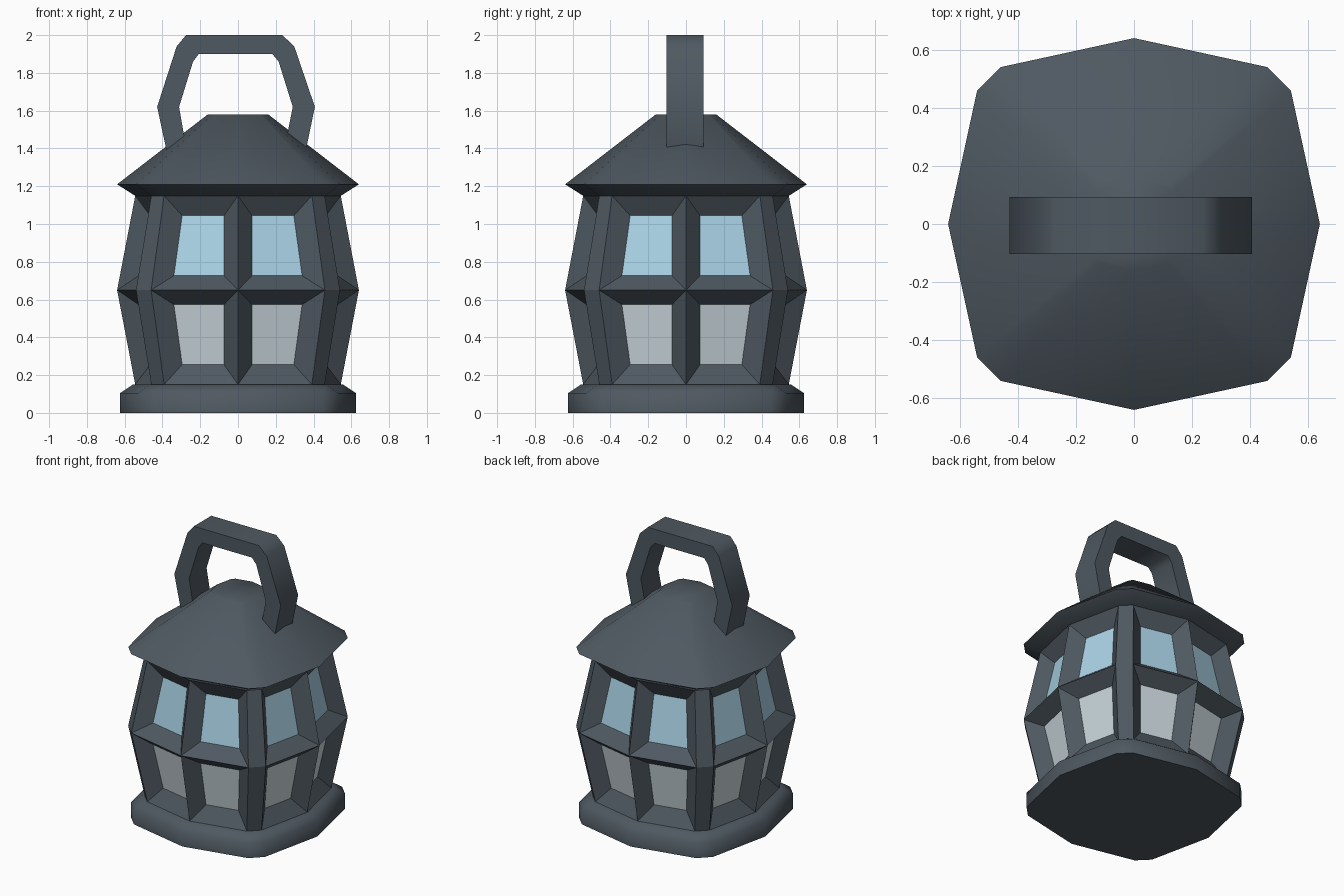
import bpy, bmesh, math

if "Cube" in bpy.data.objects:
    bpy.data.objects.remove(bpy.data.objects["Cube"])


def material(name, rgb):
    m = bpy.data.materials.new(name)
    m.diffuse_color = (*rgb, 1.0)
    m.use_nodes = True
    m.node_tree.nodes["Principled BSDF"].inputs["Base Color"].default_value = m.diffuse_color
    return m


IRON = material("dark iron", (0.078, 0.100, 0.120))
BLUE = material("blue glass", (0.40, 0.645, 0.79))
PALE = material("pale glass", (0.60, 0.69, 0.73))

# Twelve-sided plan: bulged sides with narrow chamfered corners
QUARTER = [(0.64, 0.0), (0.54, 0.46), (0.46, 0.54)]
PLAN = []
for k in range(4):
    c, s = round(math.cos(k * math.pi / 2)), round(math.sin(k * math.pi / 2))
    PLAN += [(c * x - s * y, s * x + c * y) for x, y in QUARTER]


def loft(bm, rings):
    """Stack scaled copies of the plan; returns rows of side faces."""
    loops = [[bm.verts.new((x * s, y * s, z)) for x, y in PLAN] for s, z in rings]
    rows = []
    for a, b in zip(loops, loops[1:]):
        n = len(a)
        rows.append([bm.faces.new((a[i], a[(i + 1) % n], b[(i + 1) % n], b[i]))
                     for i in range(n)])
    bm.faces.new(loops[0][::-1])
    bm.faces.new(loops[-1])
    bm.normal_update()
    return rows


def finish(name, bm, mats, angle=None):
    me = bpy.data.meshes.new(name)
    bm.to_mesh(me)
    bm.free()
    ob = bpy.data.objects.new(name, me)
    bpy.context.collection.objects.link(ob)
    for m in mats:
        me.materials.append(m)
    if angle:
        bpy.ops.object.select_all(action='DESELECT')
        ob.select_set(True)
        bpy.context.view_layer.objects.active = ob
        bpy.ops.object.shade_smooth_by_angle(angle=math.radians(angle))
    return ob


# Base plinth with sloped top edge
bm = bmesh.new()
loft(bm, [(0.975, 0.0), (0.975, 0.105), (0.87, 0.15)])
finish("base", bm, [IRON], 60)

# Lantern body: two rows of recessed windows between corner posts
bm = bmesh.new()
rows = loft(bm, [(0.85, 0.15), (1.0, 0.65), (0.85, 1.15)])
for row, mat in zip(rows, (2, 1)):
    panes = [f for i, f in enumerate(row) if i % 3 != 1]
    normals = [f.normal.copy() for f in panes]
    bmesh.ops.inset_individual(bm, faces=panes, thickness=0.093, depth=0.0,
                               use_even_offset=True)
    for f, n in zip(panes, normals):
        f.material_index = mat
        for v in f.verts:
            v.co -= n * 0.08
finish("lantern_body", bm, [IRON, BLUE, PALE])

# Roof with flared underside
bm = bmesh.new()
loft(bm, [(0.84, 1.145), (1.0, 1.21), (0.25, 1.58)])
finish("roof", bm, [IRON], 60)

# Carrying handle: bent bar of rectangular section
OUTER = [(-0.37, 1.35), (-0.428, 1.62), (-0.325, 1.94), (-0.275, 2.0),
         (0.235, 2.0), (0.298, 1.94), (0.407, 1.62), (0.355, 1.37)]
INNER = [(-0.265, 1.35), (-0.312, 1.62), (-0.238, 1.86), (-0.208, 1.9),
         (0.182, 1.9), (0.215, 1.86), (0.29, 1.62), (0.24, 1.37)]
bm = bmesh.new()
sections = []
for (ox, oz), (ix, iz) in zip(OUTER, INNER):
    sections.append([bm.verts.new(p) for p in ((ox, -0.103, oz), (ox, 0.093, oz),
                                               (ix, 0.093, iz), (ix, -0.103, iz))])
for a, b in zip(sections, sections[1:]):
    for i in range(4):
        j = (i + 1) % 4
        bm.faces.new((a[i], a[j], b[j], b[i]))
bm.faces.new(sections[0])
bm.faces.new(sections[-1])
bmesh.ops.recalc_face_normals(bm, faces=bm.faces)
finish("handle", bm, [IRON], 60)
